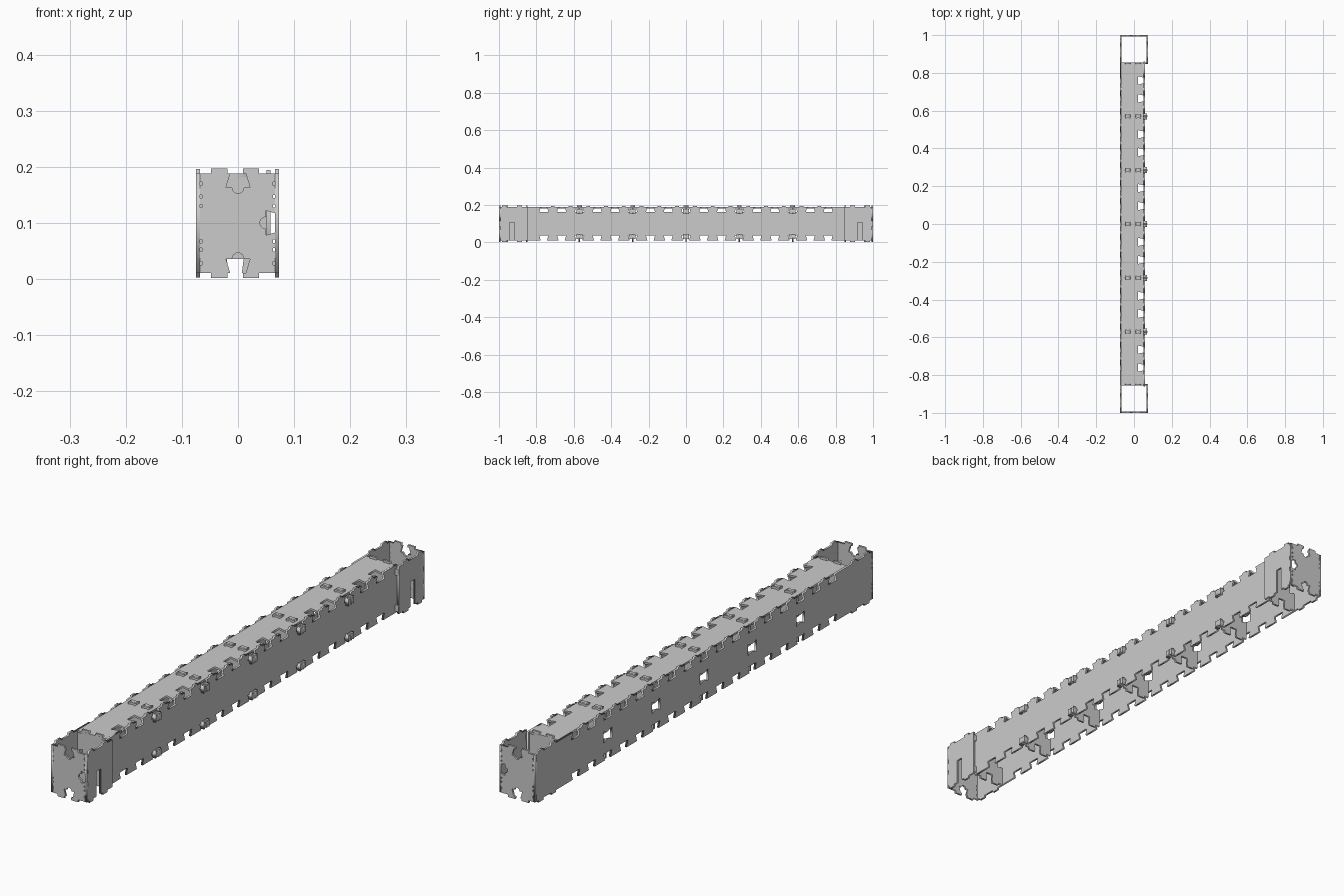
import bpy, math
from mathutils import Matrix

if "Cube" in bpy.data.objects:
    bpy.data.objects.remove(bpy.data.objects["Cube"])

T = 0.0075            # sheet thickness
BAY = 0.285           # rib spacing
PITCH = BAY / 3       # joint spacing


# Edge features: points along the edge (u) and outward (v)
def notch(n=0.017, w=0.024, d=0.025, r=0):
    pts = [(-n, 0), (-w, -d)]
    if r:
        pts += [(-r * math.cos(math.pi * i / 8), -d - r * math.sin(math.pi * i / 8)) for i in range(9)]
    return pts + [(w, -d), (n, 0)]


def tab(h=0.014, t=0.008):
    return [(-h, 0), (-h, t), (h, t), (h, 0)]


def box_hole(u, v, hu, hv):
    return [(u - hu, v - hv), (u + hu, v - hv), (u + hu, v + hv), (u - hu, v + hv)]


def bowtie(u, v, hu, hv, waist=0.6):
    return [(u - hu, v - hv), (u, v - hv * waist), (u + hu, v - hv),
            (u + hu, v + hv), (u, v + hv * waist), (u - hu, v + hv)]


def outline(u0, u1, v0, v1, bottom=(), right=(), top=(), left=()):
    pts = [(u0, v0)]
    for c, f in sorted(bottom, key=lambda e: e[0]):
        pts += [(c + a, v0 - b) for a, b in f]
    pts.append((u1, v0))
    for c, f in sorted(right, key=lambda e: e[0]):
        pts += [(u1 + b, c + a) for a, b in f]
    pts.append((u1, v1))
    for c, f in sorted(top, key=lambda e: -e[0]):
        pts += [(c - a, v1 + b) for a, b in f]
    pts.append((u0, v1))
    for c, f in sorted(left, key=lambda e: -e[0]):
        pts += [(u0 - b, c - a) for a, b in f]
    return pts


# Flat sheet cut from loops; normal axis and centre position give the placement
AXES = {
    'x': ((0, 0, 1), (1, 0, 0), (0, 1, 0)),
    'y': ((1, 0, 0), (0, 0, -1), (0, 1, 0)),
    'z': ((1, 0, 0), (0, 1, 0), (0, 0, 1)),
}


def sheet(name, axis, pos, loops, thick=T):
    cu = bpy.data.curves.new(name, 'CURVE')
    cu.dimensions = '2D'
    cu.fill_mode = 'BOTH'
    cu.extrude = thick / 2
    for loop in loops:
        s = cu.splines.new('POLY')
        s.points.add(len(loop) - 1)
        for p, (a, b) in zip(s.points, loop):
            p.co = (a, b, 0, 1)
        s.use_cyclic_u = True
    tmp = bpy.data.objects.new(name, cu)
    bpy.context.collection.objects.link(tmp)
    dg = bpy.context.evaluated_depsgraph_get()
    me = bpy.data.meshes.new_from_object(tmp.evaluated_get(dg))
    bpy.data.objects.remove(tmp)
    shift = {'x': (pos, 0, 0), 'y': (0, pos, 0), 'z': (0, 0, pos)}[axis]
    me.transform(Matrix.Translation(shift) @ Matrix(AXES[axis]).to_4x4())
    ob = bpy.data.objects.new(name, me)
    bpy.context.collection.objects.link(ob)
    return ob


joints = [k * PITCH for k in range(-8, 9)]
ribs = [k * BAY for k in range(-3, 4)]
holes_y = [b + s * PITCH for b in ribs[:-1] for s in (1, 2)]
Z0, Z1 = 0.011, 0.188
peg_z = (0.028, 0.052, 0.067, 0.13, 0.147, 0.17)

# Long side panels with dovetail notches and finger tabs
edge = [(y, notch()) for y in joints]
fingers = [(y + PITCH / 2, tab(0.01, 0.006)) for y in joints[:-1]]
end_fingers = [(s * y, tab(0.014, 0.008)) for s in (-1, 1) for y in (0.89, 0.965)]
pegs = [box_hole(s * 0.994, z, 0.002, 0.003) for s in (-1, 1) for z in peg_z]
windows = [bowtie(y, 0.1, 0.024, 0.021, 0.65) for y in ribs[1:-1]]
sheet('left_side_panel', 'x', -0.0712,
      [outline(-1, 1, Z0, Z1, bottom=edge + end_fingers, top=edge + fingers + end_fingers)]
      + windows + pegs)
sheet('right_side_panel', 'x', 0.0545,
      [outline(-0.86, 0.86, Z0, Z1, bottom=edge, top=edge + fingers)])

# Top deck with notches along its right edge
sheet('top_panel', 'z', 0.1845,
      [outline(-0.0675, 0.051, -0.855, 0.855,
               right=[(y, notch(0.015, 0.022, 0.03)) for y in holes_y])])

# Cross ribs with tabs through the deck and the right side
pair = [(-0.0335, tab(0.0145, 0.009)), (0.023, tab(0.0145, 0.009))]
for i, y in enumerate(ribs):
    y = max(-0.851, min(0.851, y))
    sheet(f'cross_rib_{i + 1}', 'y', y,
          [outline(-0.0675, 0.051, Z0, Z1,
                   bottom=pair + [(-0.005, notch(0.012, 0.015, 0.025))],
                   right=[(0.03, tab(0.012, 0.02)), (0.165, tab(0.012, 0.02))],
                   top=pair,
                   left=[(0.1, notch(0.017, 0.022, 0.022))])])
    # Bowtie keys that lock neighbouring panels at each rib
    if 0 < i < 6:
        for j, x in enumerate((-0.0335, 0.023)):
            sheet(f'deck_key_{i}_{j}', 'z', 0.1905,
                  [bowtie(x, y, 0.0145, 0.013)], 0.012)
        for j, z in enumerate((0.03, 0.165)):
            sheet(f'side_key_{i}_{j}', 'x', 0.0605,
                  [bowtie(y, z, 0.016, 0.014)], 0.019)

# End boxes: slotted right cheek and end plate
for s, tag in ((-1, 'front'), (1, 'back')):
    a, b = sorted((s * 0.848, s * 1.0))
    slot = (s * 0.93, tab(0.0135, -0.094))
    cheek_tabs = [(s * 0.89, tab()), (s * 0.972, tab(0.012))]
    sheet(f'{tag}_end_cheek', 'x', 0.0697,
          [outline(a, b, Z0, Z1, bottom=cheek_tabs + [slot], top=cheek_tabs)]
          + [box_hole(s * 0.994, z, 0.002, 0.003) for z in peg_z])
    mouse = notch(0.014, 0.0215, 0.025, 0.0105)
    side = notch(0.015, 0.022, 0.024, 0.0105)
    sheet(f'{tag}_end_plate', 'y', s * (1 - T / 2),
          [outline(-0.075, 0.0735, Z0, Z1,
                   bottom=pair + [(0, mouse)], top=pair + [(0, mouse)],
                   right=[(0.1, side)])]
          + [box_hole(x, z, 0.002, 0.003) for x in (-0.066, 0.0645) for z in peg_z])
